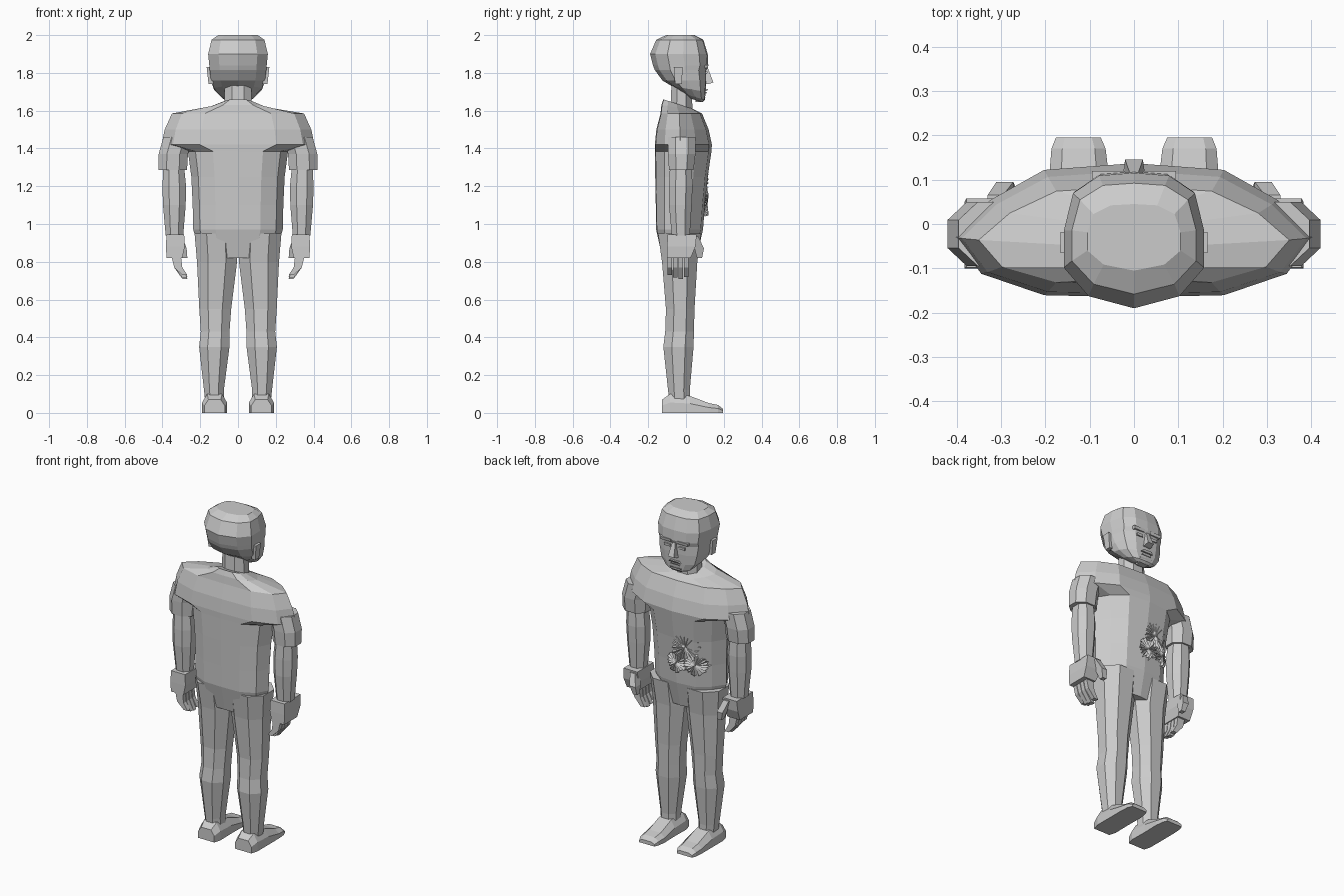
import bpy
import bmesh
import math
import random

if "Cube" in bpy.data.objects:
    bpy.data.objects.remove(bpy.data.objects["Cube"])

random.seed(4)
GREY = (0.6, 0.6, 0.6, 1)
mat = bpy.data.materials.new("plain grey")
mat.use_nodes = True
mat.diffuse_color = GREY
mat.node_tree.nodes["Principled BSDF"].inputs["Base Color"].default_value = GREY


def finish(name, bm, mirror=False):
    me = bpy.data.meshes.new(name)
    bm.to_mesh(me)
    bm.free()
    me.materials.append(mat)
    ob = bpy.data.objects.new(name, me)
    bpy.context.collection.objects.link(ob)
    if mirror:
        mod = ob.modifiers.new("mirror", "MIRROR")
        mod.use_mirror_merge = False
    return ob


def loft(name, rings, mirror=False):
    """Skin a list of equal-length point rings and cap both ends."""
    bm = bmesh.new()
    rows = [[bm.verts.new(p) for p in ring] for ring in rings]
    n = len(rows[0])
    for a, b in zip(rows, rows[1:]):
        for i in range(n):
            j = (i + 1) % n
            bm.faces.new((a[i], a[j], b[j], b[i]))
    bm.faces.new(rows[0])
    bm.faces.new(rows[-1])
    bmesh.ops.recalc_face_normals(bm, faces=bm.faces)
    return finish(name, bm, mirror)


def body_ring(half, z, hw, yb, yf, tilt=0):
    """Symmetric ring from a half outline running from back to front."""
    mid, r = (yb + yf) / 2, (yf - yb) / 2
    full = half + [(-x, t) for x, t in half[-2:0:-1]]
    return [(x * hw, mid + t * r, z - tilt * t) for x, t in full]


def limb_ring(z, x0, x1, yb, yf, c=0.28):
    """Chamfered rectangle at height z."""
    dx, dy = (x1 - x0) * c, (yf - yb) * c
    return [(x0 + dx, yb, z), (x1 - dx, yb, z), (x1, yb + dy, z), (x1, yf - dy, z),
            (x1 - dx, yf, z), (x0 + dx, yf, z), (x0, yf - dy, z), (x0, yb + dy, z)]


def box_ring(z, x0, x1, y0, y1):
    return [(x0, y0, z), (x1, y0, z), (x1, y1, z), (x0, y1, z)]


# Torso with shoulders and tilted collar
TORSO = [(0, -1), (.5, -.97), (.85, -.65), (1, -.1), (.8, .45), (.5, .9), (0, 1)]
loft("torso", [body_ring(TORSO, *r) for r in [
    (.82, .19, -.125, .055), (.97, .237, -.158, .09), (1.1, .24, -.16, .1),
    (1.25, .247, -.163, .115), (1.385, .265, -.165, .135), (1.42, .405, -.165, .137),
    (1.5, .388, -.157, .12), (1.585, .35, -.135, .085), (1.615, .16, -.13, .055, .015),
    (1.635, .085, -.12, .035, .025)]])

# Sleeves and bare arms
loft("sleeves", [limb_ring(*r) for r in [
    (1.285, .27, .42, -.09, .04), (1.37, .265, .42, -.095, .05),
    (1.46, .24, .395, -.095, .05)]], True)
loft("forearms", [limb_ring(*r) for r in [
    (.94, .29, .383, -.075, .02), (1.1, .277, .397, -.09, .03),
    (1.2, .275, .4, -.09, .035), (1.3, .285, .395, -.085, .03)]], True)

# Hands, thumbs and curled fingers
loft("hands", [box_ring(*r) for r in [
    (.82, .295, .378, -.1, .025), (.88, .282, .382, -.1, .05),
    (.945, .285, .378, -.098, .057)]], True)
loft("thumbs", [box_ring(*r) for r in [
    (.82, .268, .295, .058, .085), (.87, .272, .31, .045, .095),
    (.935, .295, .33, .02, .065)]], True)
for i, drop in enumerate((.02, .006, 0, .01)):
    y = -.098 + i * .029
    loft("finger_pair_%d" % (i + 1), [box_ring(z, a, b, y, y + .025) for z, a, b in [
        (.83, .302, .352), (.77, .295, .338), (.71 + drop, .268, .295)]], True)

# Legs
loft("legs", [limb_ring(*r) for r in [
    (.07, .075, .175, -.09, .02), (.12, .075, .18, -.095, .02),
    (.35, .045, .206, -.12, .04), (.43, .045, .197, -.11, .042),
    (.55, .036, .205, -.106, .045), (.8, .005, .217, -.127, .06),
    (.95, .002, .23, -.148, .08)]], True)


# Shoes lofted from heel to toe
def shoe_ring(y, x0, x1, top):
    c = (x1 - x0) * .2
    return [(x0, y, 0), (x1, y, 0), (x1, y, top * .55),
            (x1 - c, y, top), (x0 + c, y, top), (x0, y, top * .55)]


loft("shoes", [shoe_ring(*r) for r in [
    (-.127, .07, .178, .07), (-.085, .058, .19, .1), (.02, .06, .19, .09),
    (.12, .058, .19, .052), (.17, .064, .186, .042), (.195, .075, .176, .022)]], True)

# Neck and head
loft("neck", [limb_ring(1.55, -.075, .075, -.085, .035), limb_ring(1.78, -.07, .07, -.075, .03)])
HEAD = [(0, -1), (.65, -.82), (1, -.4), (1, .15), (.87, .7), (.5, .96), (0, 1)]
loft("head", [body_ring(HEAD, *r) for r in [
    (1.655, .05, .02, .088, .01), (1.675, .09, -.02, .1, .018), (1.715, .128, -.075, .104, .015),
    (1.76, .143, -.125, .108), (1.815, .15, -.165, .108), (1.84, .152, -.175, .118),
    (1.9, .158, -.19, .115), (1.975, .14, -.158, .092), (2.0, .105, -.105, .045)]])
loft("ears", [box_ring(1.74, .13, .156, -.058, -.022),
              box_ring(1.83, .14, .166, -.065, -.018)], True)

# Facial features
loft("nose", [box_ring(1.74, -.024, .024, .09, .118), box_ring(1.75, -.02, .02, .09, .145),
              box_ring(1.825, -.01, .01, .09, .116)])
loft("brows", [box_ring(1.825, .02, .09, .08, .116), box_ring(1.842, .02, .095, .08, .119)], True)
loft("eyes", [box_ring(1.793, .028, .07, .09, .112), box_ring(1.808, .03, .068, .09, .113)], True)
for name, z, w, y in [("upper_lip", 1.705, .04, .118), ("lower_lip", 1.688, .032, .112)]:
    loft(name, [box_ring(z, -w, w, .07, y - .006), box_ring(z + .011, -w * .7, w * .7, .07, y)])
loft("chin", [box_ring(1.645, -.03, .03, .05, .088), box_ring(1.672, -.04, .04, .05, .104)])


# Jagged pleated patch on the belly
def belly(x):
    return .103 - .13 * abs(x) - max(0, abs(x) - .12) * .6


bm = bmesh.new()
for cx, cz, size in [(-.065, 1.205, .085), (-.125, 1.105, .062), (-.01, 1.1, .06)]:
    hub = bm.verts.new((cx, belly(cx) + .012, cz))
    rim = []
    for i in range(36):
        a = math.tau * i / 36
        r = size * random.uniform(.8, 1.1)
        x, z = cx + r * math.cos(a), cz + r * math.sin(a)
        rim.append(bm.verts.new((x, belly(x) + (.018 if i % 2 else -.004), z)))
    for i in range(36):
        bm.faces.new((hub, rim[(i + 1) % 36], rim[i]))
bmesh.ops.recalc_face_normals(bm, faces=bm.faces)
for f in bm.faces:
    f.normal_update()
    if f.normal.y < 0:
        f.normal_flip()
finish("jagged_belly_patch", bm)
